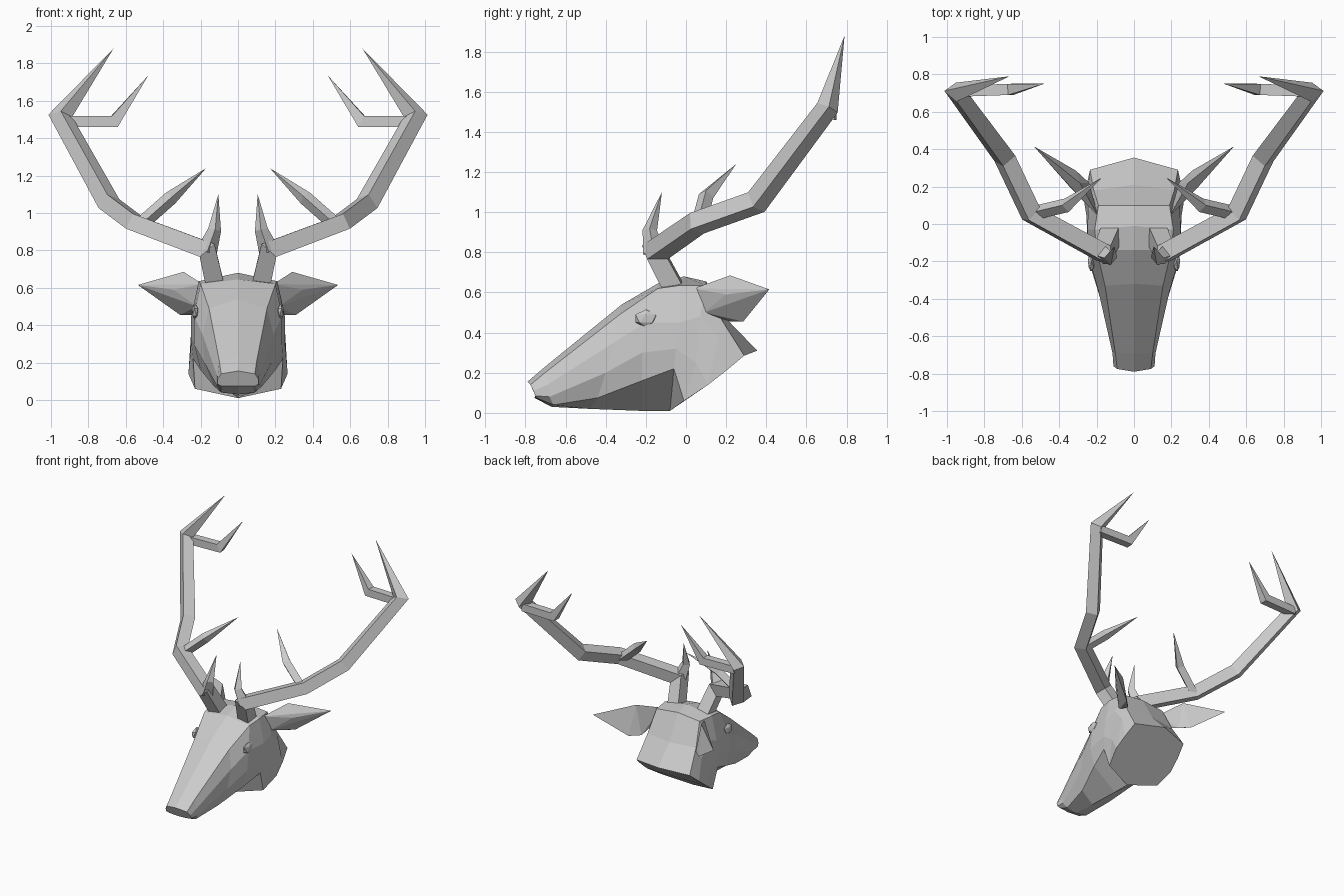
import bpy, bmesh
from mathutils import Vector, Matrix

if "Cube" in bpy.data.objects:
    bpy.data.objects.remove(bpy.data.objects["Cube"])


def finish(name, bm, mirror=True):
    bmesh.ops.recalc_face_normals(bm, faces=bm.faces[:])
    me = bpy.data.meshes.new(name)
    bm.to_mesh(me)
    bm.free()
    ob = bpy.data.objects.new(name, me)
    bpy.context.collection.objects.link(ob)
    if mirror:
        mod = ob.modifiers.new("mirror", 'MIRROR')
        mod.use_mirror_merge = False
    return ob


def bridge(bm, a, b):
    n = len(a)
    for i in range(n):
        j = (i + 1) % n
        bm.faces.new((a[i], a[j], b[j], b[i]))


def sweep(name, path, radii, up):
    """Mitred four-sided tube along a path; ends in a point when the last radius is 0."""
    bm = bmesh.new()
    pts = [Vector(p) for p in path]
    dirs = [(q - p).normalized() for p, q in zip(pts, pts[1:])]
    u = Vector(up)
    rings = []
    for i, p in enumerate(pts[:-1]):
        d_in, d_out = dirs[max(i - 1, 0)], dirs[i]
        n = (d_in + d_out).normalized()
        u = (u - d_in * u.dot(d_in)).normalized()
        v = d_in.cross(u)
        ring = []
        for o in (u, v, -u, -v):
            o = o * radii[i]
            ring.append(bm.verts.new(p + o - d_in * (o.dot(n) / d_in.dot(n))))
        rings.append(ring)
        u = u - d_in * (u.dot(n) / d_in.dot(n))
        u = (u - d_out * u.dot(d_out)).normalized()
    for a, b in zip(rings, rings[1:]):
        bridge(bm, a, b)
    bm.faces.new(rings[0])
    tip = bm.verts.new(pts[-1])
    for i in range(4):
        bm.faces.new((rings[-1][i], rings[-1][(i + 1) % 4], tip))
    return finish(name, bm)


# Head: half cross-sections from nose to neck, top centre round to bottom centre
chin, jaw, neck = (0, -.08, .01), (.23, -.01, .06), (.265, .11, .14)
sections = [
    [(0, -.79, .155), (.09, -.775, .14), (.11, -.76, .11), (.11, -.75, .085), (.09, -.745, .075), (0, -.755, .075)],
    [(0, -.69, .24), (.10, -.69, .21), (.115, -.69, .14), (.115, -.68, .08), (.09, -.66, .04), (0, -.67, .03)],
    [(0, -.32, .54), (.155, -.33, .49), (.19, -.36, .35), (.18, -.40, .20), (.13, -.44, .075), (0, -.48, .02)],
    [(0, -.14, .645), (.20, -.14, .62), (.235, -.20, .45), (.235, -.22, .30), (.20, -.22, .16), (0, -.22, .01)],
    [(0, -.01, .68), (.21, -.03, .635), (.25, -.03, .45), (.25, -.05, .32), (.24, -.06, .22), chin],
    [(0, .10, .655), (.19, .10, .635), (.245, .07, .48), (.255, .05, .25), jaw, chin],
    [(0, .21, .46), (.215, .18, .46), (.25, .16, .38), neck, jaw, chin],
    [(0, .355, .31), (.235, .29, .285), (.255, .20, .21), neck, jaw, chin],
]
bm = bmesh.new()
rings = []
for s in sections:
    full = s + [(-x, y, z) for x, y, z in s[-2:0:-1]]
    rings.append([bm.verts.new(p) for p in full])
for a, b in zip(rings, rings[1:]):
    bridge(bm, a, b)
bm.faces.new(rings[0])
bm.faces.new(rings[-1])
bmesh.ops.remove_doubles(bm, verts=bm.verts[:], dist=.0005)
finish("head", bm, mirror=False)

# Ears: faceted leaf shapes
bm = bmesh.new()
for p in [(.19, .04, .62), (.22, .09, .50), (.29, .22, .685), (.31, .285, .455),
          (.24, .22, .455), (.345, .20, .59), (.535, .415, .615)]:
    bm.verts.new(p)
bmesh.ops.convex_hull(bm, input=bm.verts[:])
finish("ears", bm)

# Eyes: shallow faceted bumps
bm = bmesh.new()
bmesh.ops.create_icosphere(bm, subdivisions=1, radius=1,
                           matrix=Matrix.Translation((.228, -.20, .47)) @ Matrix.Diagonal((.02, .06, .045, 1)))
finish("eyes", bm)

# Antlers: main beam and three tines
sweep("antler_beam",
      [(.12, -.05, .60), (.165, -.155, .80), (.55, .055, .945), (.69, .35, 1.05), (.95, .705, 1.52), (.665, .79, 1.88)],
      [.07, .065, .062, .062, .055, 0], (1, 1, 0))
sweep("brow_tine", [(.165, -.16, .80), (.125, -.18, .91), (.105, -.12, 1.10)], [.055, .035, 0], (1, 0, 0))
sweep("middle_tine", [(.53, .06, .93), (.36, .10, 1.08), (.17, .25, 1.24)], [.038, .038, 0], (0, 1, 0))
sweep("crown_tine", [(.94, .71, 1.49), (.66, .72, 1.49), (.48, .75, 1.735)], [.042, .042, 0], (0, 1, 1))
